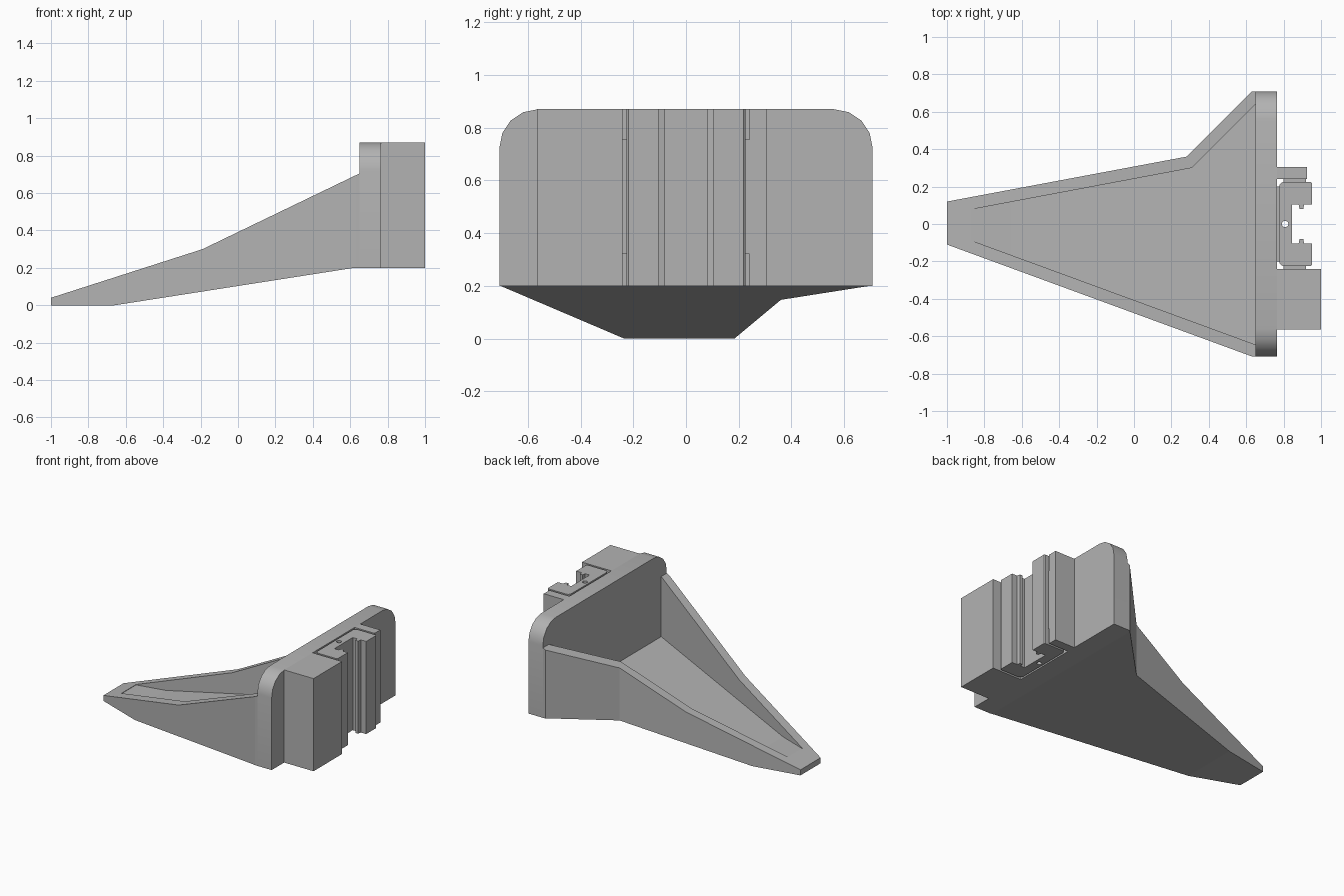
import bpy, bmesh
from math import cos, sin, pi, radians
from mathutils import Vector

cube = bpy.data.objects.get("Cube")
if cube:
    bpy.data.objects.remove(cube, do_unlink=True)

grey = bpy.data.materials.new("plain grey")
grey.use_nodes = True
colour = (0.45, 0.45, 0.45, 1)
grey.diffuse_color = colour
grey.node_tree.nodes["Principled BSDF"].inputs["Base Color"].default_value = colour

BASE, TOP = 0.2, 0.87
PLATE_IN, PLATE_OUT = 0.65, 0.765


def prism(name, profile, axis, lo, hi):
    """Extrude a 2D profile along one axis; the profile uses the other two in order."""
    def place(p, d):
        c = list(p)
        c.insert(axis, d)
        return Vector(c)
    bm = bmesh.new()
    face = bm.faces.new([bm.verts.new(place(p, lo)) for p in profile])
    side = bmesh.ops.extrude_face_region(bm, geom=[face])["geom"]
    move = place((0, 0), hi - lo)
    bmesh.ops.translate(bm, vec=move, verts=[v for v in side if isinstance(v, bmesh.types.BMVert)])
    bmesh.ops.recalc_face_normals(bm, faces=bm.faces)
    mesh = bpy.data.meshes.new(name)
    bm.to_mesh(mesh)
    bm.free()
    mesh.materials.append(grey)
    ob = bpy.data.objects.new(name, mesh)
    bpy.context.collection.objects.link(ob)
    return ob


def box(name, x, y, z=(BASE, TOP)):
    return prism(name, [(x[0], y[0]), (x[1], y[0]), (x[1], y[1]), (x[0], y[1])], 2, *z)


def combine(ob, tool, operation):
    """Apply a boolean and remove the tool."""
    mod = ob.modifiers.new("shape", "BOOLEAN")
    mod.operation, mod.solver, mod.object = operation, "EXACT", tool
    bpy.context.view_layer.update()
    mesh = bpy.data.meshes.new_from_object(ob.evaluated_get(bpy.context.evaluated_depsgraph_get()))
    ob.modifiers.clear()
    ob.data = mesh
    bpy.data.objects.remove(tool, do_unlink=True)


def arc(cx, cy, r, start, end, n):
    return [(cx + r * cos(radians(start + (end - start) * i / n)),
             cy + r * sin(radians(start + (end - start) * i / n))) for i in range(n + 1)]


# Tapered chute: plan outline crossed with the side profile
chute = prism("chute", [(-1, -0.11), (0.63, -0.708), (PLATE_IN, -0.708), (PLATE_IN, 0.708),
                        (0.63, 0.708), (0.28, 0.36), (-1, 0.12)], 2, -0.1, 1)
side = prism("side_profile", [(-1, 0), (-0.66, 0), (0.62, BASE), (0.7, BASE), (0.7, 0.729),
                              (PLATE_IN, 0.705), (-0.19, 0.3), (-1, 0.04)], 1, -1, 1)
combine(chute, side, "INTERSECT")

# Hollow between the chute walls, above a sloping floor
hollow = prism("hollow", [(-0.87, -0.088), (PLATE_IN, -0.645), (0.7, -0.663), (0.7, 0.69),
                          (PLATE_IN, 0.64), (0.31, 0.3), (-0.87, 0.078)], 2, -0.1, 1.1)
floor = prism("floor_profile", [(-1, 0.078), (-0.66, 0.08), (PLATE_IN, 0.27), (0.8, 0.29),
                                (0.8, 1), (-1, 1)], 1, -1, 1)
combine(hollow, floor, "INTERSECT")
combine(chute, hollow, "DIFFERENCE")

# Back plate with rounded top corners
R = 0.147
plate = prism("back_plate", [(-0.708, BASE), (0.708, BASE)]
              + arc(0.708 - R, TOP - R, R, 0, 90, 4)
              + arc(R - 0.708, TOP - R, R, 90, 180, 4), 0, PLATE_IN, PLATE_OUT)

# Mounting block and narrow rail either side of the clip
box("mounting_block", (PLATE_OUT, 1), (-0.565, -0.24))
box("side_rail", (PLATE_OUT, 0.925), (0.24, 0.305))

# C-shaped clip: half a section, mirrored
half = [(0.845, 0.105), (0.88, 0.105), (0.885, 0.08), (0.905, 0.08), (0.91, 0.105), (0.952, 0.105),
        (0.952, 0.218), (0.945, 0.225)] + arc(0.802, 0.2, 0.025, 90, 180, 4)
clip = prism("clip", half + [(x, -y) for x, y in reversed(half)], 2, BASE, TOP)
pin_hole = prism("pin_hole", arc(0.808, 0, 0.017, 0, 345, 23), 2, 0, 1)
combine(clip, pin_hole, "DIFFERENCE")

# Tabs and web that hold the clip in its pocket
for label, s in (("left", 1), ("right", -1)):
    box(label + "_clip_tab", (0.8, 0.92), sorted((s * 0.22, s * 0.242)), (0.32, 0.755))
box("clip_web", (PLATE_OUT - 0.005, 0.78), (-0.2, 0.2), (0.32, 0.755))

# Smooth only the rounded corners
for ob in (plate, clip):
    bpy.ops.object.select_all(action="DESELECT")
    ob.select_set(True)
    bpy.context.view_layer.objects.active = ob
    bpy.ops.object.shade_smooth_by_angle(angle=radians(30))
